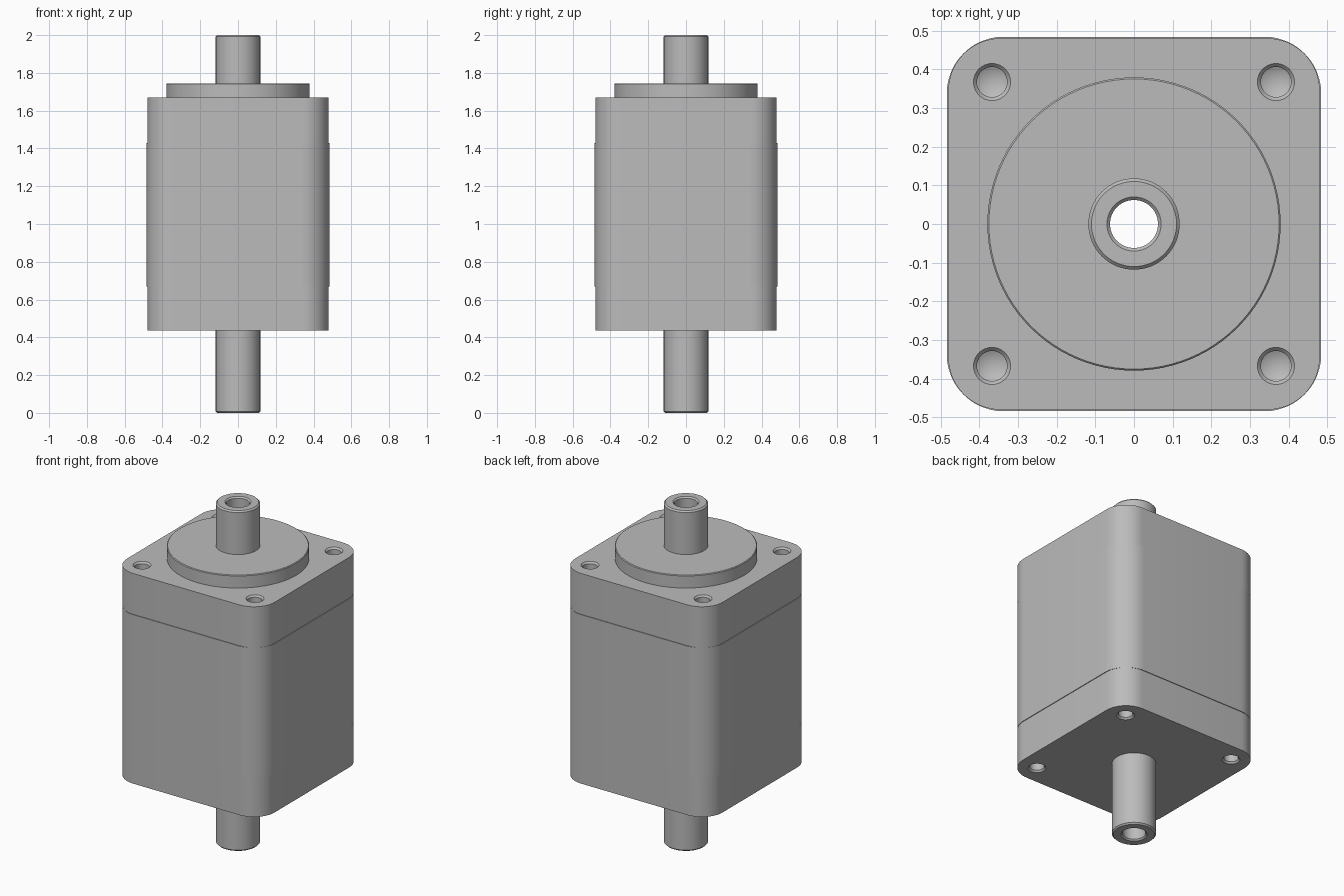
import bpy, bmesh, math

cube = bpy.data.objects.get("Cube")
if cube:
    bpy.data.objects.remove(cube, do_unlink=True)

metal = bpy.data.materials.new("grey metal")
metal.use_nodes = True
grey = (0.5, 0.5, 0.5, 1)
metal.diffuse_color = grey
metal.node_tree.nodes["Principled BSDF"].inputs["Base Color"].default_value = grey


def finish(bm, name):
    bmesh.ops.recalc_face_normals(bm, faces=bm.faces[:])
    mesh = bpy.data.meshes.new(name)
    bm.to_mesh(mesh)
    bm.free()
    mesh.materials.append(metal)
    obj = bpy.data.objects.new(name, mesh)
    bpy.context.collection.objects.link(obj)
    return obj


def smooth(obj):
    bpy.ops.object.select_all(action='DESELECT')
    obj.select_set(True)
    bpy.context.view_layer.objects.active = obj
    bpy.ops.object.shade_smooth_by_angle(angle=math.radians(30))


def lathe(bm, profile, x=0, y=0, closed=False, steps=64):
    """Spin (radius, height) points around a vertical axis at x, y."""
    verts = [bm.verts.new((x + r, y, z)) for r, z in profile]
    pairs = list(zip(verts, verts[1:]))
    if closed:
        pairs.append((verts[-1], verts[0]))
    edges = [bm.edges.new(p) for p in pairs]
    bmesh.ops.spin(bm, geom=verts + edges, cent=(x, y, 0), axis=(0, 0, 1),
                   angle=2 * math.pi, steps=steps)
    bmesh.ops.remove_doubles(bm, verts=bm.verts[:], dist=1e-5)


def rounded_square(bm, half, radius, z, segments=12):
    ring = []
    for corner in range(4):
        mid = math.pi / 4 + corner * math.pi / 2
        cx = math.copysign(half - radius, math.cos(mid))
        cy = math.copysign(half - radius, math.sin(mid))
        for i in range(segments + 1):
            a = (corner + i / segments) * math.pi / 2
            ring.append(bm.verts.new((cx + radius * math.cos(a),
                                      cy + radius * math.sin(a), z)))
    return ring


BOTTOM, TOP = 0.435, 1.67
CAP, SLEEVE = (0.48, 0.135), (0.484, 0.147)

# Housing: two end caps with a slightly proud sleeve between them
bm = bmesh.new()
sections = [(CAP, BOTTOM), (CAP, 0.67), (SLEEVE, 0.67),
            (SLEEVE, 1.43), (CAP, 1.43), (CAP, TOP)]
rings = [rounded_square(bm, *size, z) for size, z in sections]
for low, high in zip(rings, rings[1:]):
    for i in range(len(low)):
        j = (i + 1) % len(low)
        bm.faces.new((low[i], low[j], high[j], high[i]))
bm.faces.new(rings[0])
bm.faces.new(rings[-1])
housing = finish(bm, "housing")

# Cutter: shaft passage and countersunk blind screw holes at both ends
bm = bmesh.new()
lathe(bm, [(0, 0.3), (0.1, 0.3), (0.1, 1.8), (0, 1.8)])
drill = [(0, -0.2), (0.039, -0.18), (0.039, -0.01), (0.048, 0), (0.048, 0.02), (0, 0.02)]
for x in (-0.367, 0.367):
    for y in (-0.367, 0.367):
        for level, sign in ((TOP, 1), (BOTTOM, -1)):
            lathe(bm, [(r, level + sign * z) for r, z in drill], x, y, steps=32)
cutter = finish(bm, "hole_cutter")
cutter.hide_render = True

cut = housing.modifiers.new("holes", 'BOOLEAN')
cut.operation = 'DIFFERENCE'
cut.solver = 'EXACT'
cut.object = cutter
bpy.context.view_layer.objects.active = housing
bpy.ops.object.modifier_apply(modifier=cut.name)
bpy.data.objects.remove(cutter, do_unlink=True)
smooth(housing)

# Round pilot flange on the top face
bm = bmesh.new()
lathe(bm, [(0.1, 1.66), (0.379, 1.66), (0.379, 1.741), (0.375, 1.745), (0.1, 1.745)],
      closed=True, steps=96)
smooth(finish(bm, "pilot_flange"))

# Hollow through shaft with chamfered rims
bm = bmesh.new()
lathe(bm, [(0.062, 0.008), (0.07, 0), (0.11, 0), (0.118, 0.008),
           (0.118, 1.992), (0.11, 2), (0.07, 2), (0.062, 1.992)], closed=True)
smooth(finish(bm, "hollow_shaft"))
